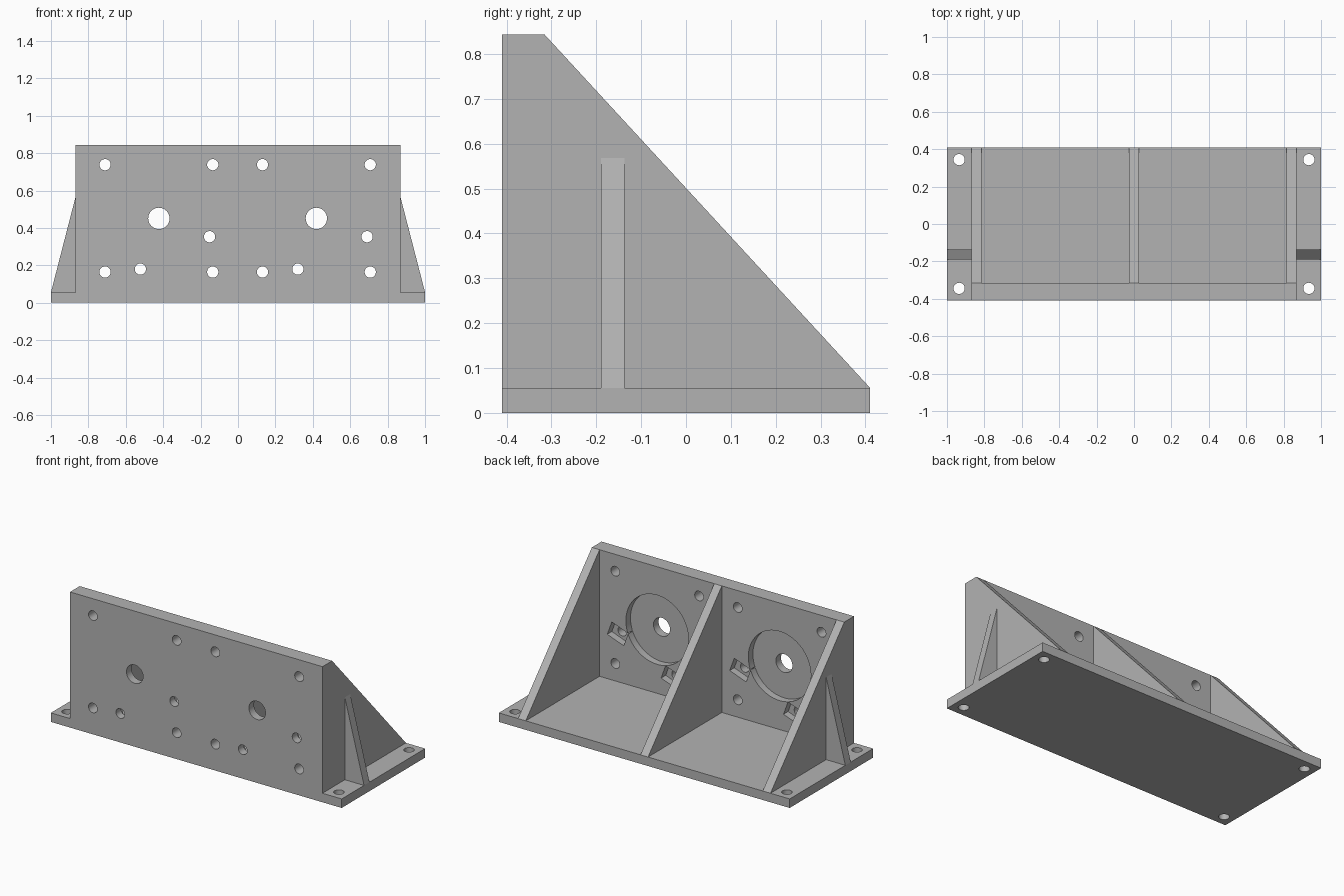
import bpy
import bmesh
from math import radians, cos, sin, pi
from mathutils import Vector, Matrix

if "Cube" in bpy.data.objects:
    bpy.data.objects.remove(bpy.data.objects["Cube"], do_unlink=True)

grey = bpy.data.materials.new("plain grey")
grey.use_nodes = True
grey.diffuse_color = (0.45, 0.45, 0.45, 1)
grey.node_tree.nodes["Principled BSDF"].inputs["Base Color"].default_value = (0.45, 0.45, 0.45, 1)

BASE_TOP, TOP = 0.056, 0.843
FRONT, WALL_BACK, BACK = -0.41, -0.315, 0.41
WALL_X = 0.868


def prism(name, profile, sweep):
    """Extrude a closed planar profile along the sweep vector."""
    bm = bmesh.new()
    face = bm.faces.new([bm.verts.new(p) for p in profile])
    out = bmesh.ops.extrude_face_region(bm, geom=[face])
    moved = [g for g in out["geom"] if isinstance(g, bmesh.types.BMVert)]
    bmesh.ops.translate(bm, verts=moved, vec=Vector(sweep))
    bmesh.ops.recalc_face_normals(bm, faces=bm.faces)
    mesh = bpy.data.meshes.new(name)
    bm.to_mesh(mesh)
    bm.free()
    mesh.materials.append(grey)
    obj = bpy.data.objects.new(name, mesh)
    bpy.context.collection.objects.link(obj)
    return obj


def box(name, x0, x1, y0, y1, z0, z1):
    return prism(name, [(x0, y0, z0), (x1, y0, z0), (x1, y1, z0), (x0, y1, z0)], (0, 0, z1 - z0))


def circle(radius, sides=48):
    return [(radius * cos(2 * pi * i / sides), radius * sin(2 * pi * i / sides)) for i in range(sides)]


def wall_cutter(outline, x, z, y0):
    """Cut from depth y0 out through the back of the wall."""
    return prism("cutter", [(x + a, y0, z + b) for a, b in outline], (0, WALL_BACK + 0.05 - y0, 0))


def cut(obj, cutters):
    """Subtract the cutters, keep the plain result and drop the cutters."""
    for c in cutters:
        c.hide_render = True
        mod = obj.modifiers.new("cut", "BOOLEAN")
        mod.operation, mod.solver, mod.object = "DIFFERENCE", "EXACT", c
    bpy.context.view_layer.update()
    deps = bpy.context.evaluated_depsgraph_get()
    result = bpy.data.meshes.new_from_object(obj.evaluated_get(deps))
    obj.modifiers.clear()
    obj.data = result
    for c in cutters:
        bpy.data.objects.remove(c, do_unlink=True)
    bpy.ops.object.select_all(action="DESELECT")
    obj.select_set(True)
    bpy.context.view_layer.objects.active = obj
    bpy.ops.object.shade_smooth_by_angle(angle=radians(30))


# Base plate with a bolt hole in each corner
base = box("base_plate", -1, 1, FRONT, BACK, 0, BASE_TOP)
cut(base, [prism("cutter", [(sx * 0.935 + a, sy * 0.344 + b, -0.05) for a, b in circle(0.03)], (0, 0, 0.2))
           for sx in (-1, 1) for sy in (-1, 1)])

# Front wall with two identical mounting patterns
wall = box("front_wall", -WALL_X, WALL_X, FRONT, WALL_BACK, BASE_TOP, TOP)
through = FRONT - 0.05
pocket_floor = WALL_BACK - 0.045
turn = Matrix.Rotation(radians(20), 2)
pocket = [turn @ Vector(p) for p in ((-0.06, -0.045), (0.06, -0.045), (0.06, 0.045), (-0.06, 0.045))]
cutters = []
for cx in (-0.423, 0.419):
    cz = 0.451
    cutters.append(wall_cutter(circle(0.215, 96), cx, cz, pocket_floor))
    cutters.append(wall_cutter(circle(0.057), cx, cz, through))
    for sx in (-1, 1):
        for sz in (-1, 1):
            cutters.append(wall_cutter(circle(0.03), cx + sx * 0.288, cz + sz * 0.287, through))
    # Nut pockets with their screw holes
    for dx, dz in ((0.271, -0.098), (-0.099, -0.271)):
        cutters.append(wall_cutter(pocket, cx + dx, cz + dz, pocket_floor))
        cutters.append(wall_cutter(circle(0.03), cx + dx, cz + dz, through))
cut(wall, cutters)

# Three sloping ribs behind the wall
for name, x0, x1 in (("right_rib", -WALL_X, -0.815), ("middle_rib", -0.026, 0.026), ("left_rib", 0.815, WALL_X)):
    prism(name, [(x0, WALL_BACK, BASE_TOP), (x0, BACK, BASE_TOP), (x0, WALL_BACK, TOP)], (x1 - x0, 0, 0))

# Small outer gussets bracing the end ribs
for name, s in (("right_gusset", -1), ("left_gusset", 1)):
    prism(name, [(s * WALL_X, -0.19, BASE_TOP), (s, -0.19, BASE_TOP), (s * WALL_X, -0.19, 0.568)], (0, 0.053, 0))
